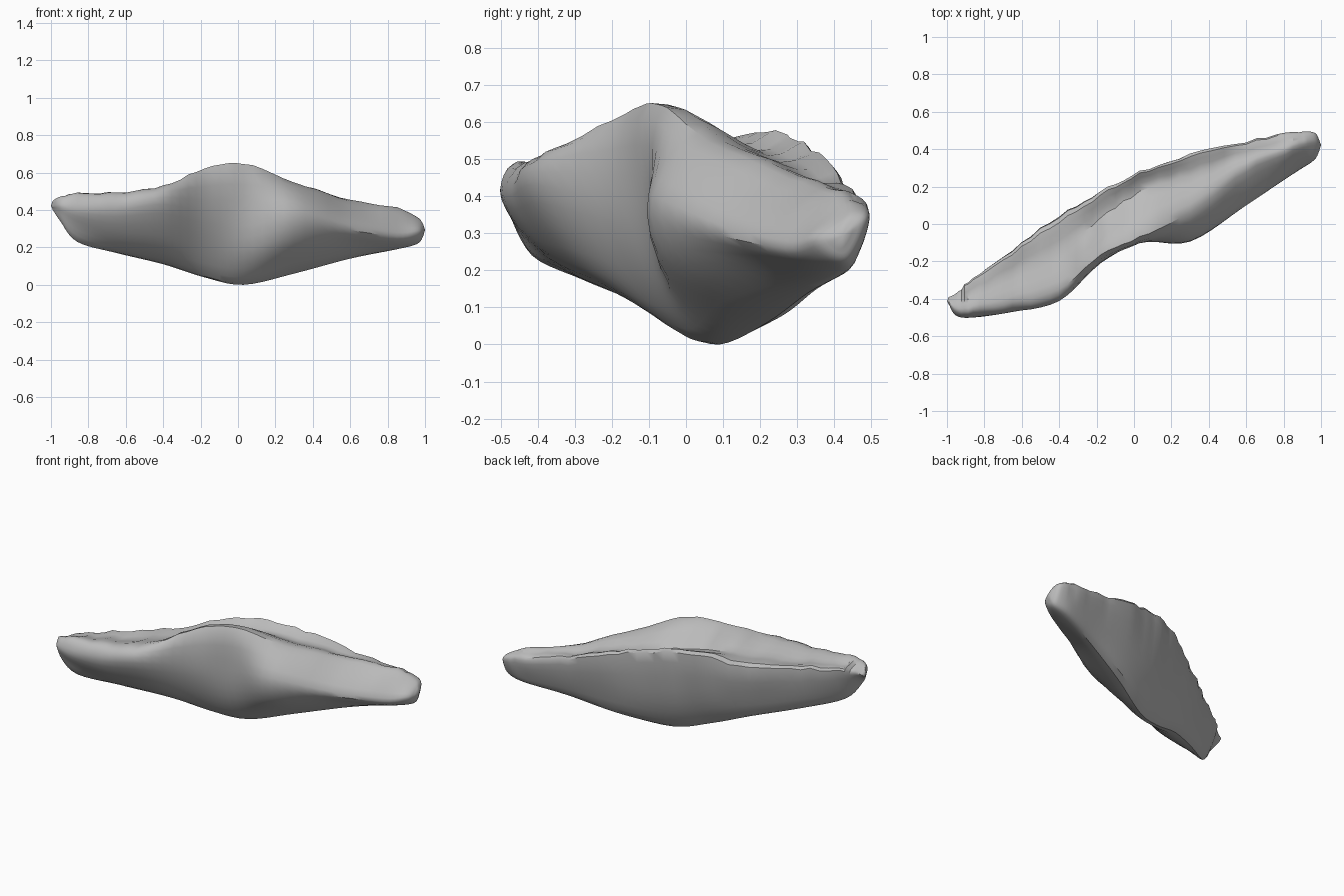
import bpy
import random
from mathutils import Vector

cube = bpy.data.objects.get("Cube")
if cube:
    bpy.data.objects.remove(cube, do_unlink=True)

random.seed(4)

# Rails running the length of the rock, in hundredths: stations, then (y, z)
STATIONS = [-99, -95, -86, -65, -40, -18, 3, 30, 60, 85, 96, 99]
CREST = [(-42, 45), (-46, 47), (-46, 49), (-42, 49), (-35, 53), (-17, 62),
         (-7, 65), (6, 55), (28, 45), (39, 40), (42, 35), (42, 32)]
FRONT = [(-43, 42), (-49, 43), (-50, 41), (-47, 40), (-41, 43), (-21, 39),
         (-10, 38), (-9, 40), (10, 32), (27, 28), (34, 29), (39, 29)]
FRONT_LOW = [(-42, 41), (-48, 39), (-46, 32), (-38, 25), (-28, 21), (-13, 16),
             (-5, 14), (-3, 21), (18, 22), (31, 22), (37, 24), (40, 27)]
BOTTOM = [(-41, 40), (-45, 34), (-40, 23), (-25, 17), (-10, 11), (-1, 4),
          (9, 0), (22, 6), (33, 14), (42, 19), (43, 22), (42, 26)]
RIM = [(-39, 42), (-37, 43), (-29, 45), (-14, 47), (4, 49), (17, 55),
       (28, 55), (37, 50), (44, 41), (49, 36), (49, 34), (45, 31)]
TROUGH = [(-41, 44), (-41, 46), (-37, 47), (-26, 47), (-14, 49), (3, 53),
          (17, 53), (26, 49), (37, 43), (45, 40), (46, 36), (44, 32)]

RINGS_PER_SPAN = 5
STEPS = 4


def rail(points):
    return [Vector((x, y, z)) / 100 for x, (y, z) in zip(STATIONS, points)]


def spline(a, b, c, d, t):
    """Smooth curve from b to c."""
    return 0.5 * (2 * b + (c - a) * t + (2 * a - 5 * b + 4 * c - d) * t * t
                  + (3 * b - a - 3 * c + d) * t ** 3)


def resample(points, steps, closed):
    n = len(points)
    result = []
    for i in range(n if closed else n - 1):
        ids = [i - 1, i, i + 1, i + 2]
        ids = [k % n if closed else min(max(k, 0), n - 1) for k in ids]
        for s in range(steps):
            result.append(spline(*[points[k] for k in ids], s / steps))
    if not closed:
        result.append(points[-1].copy())
    return result


# Bulging back face between the bottom keel and the back rim
bottom, rim = rail(BOTTOM), rail(RIM)
back = [b.lerp(r, 0.42) + (r.z - b.z) * Vector((0, 0.09, -0.05))
        for b, r in zip(bottom, rim)]

rails = [rail(CREST), rail(FRONT), rail(FRONT_LOW), bottom, back, rim, rail(TROUGH)]
rails = [resample(r, RINGS_PER_SPAN, False) for r in rails]

# Chipped edge along the crest, rim and shallow trough
for r, amount in ((rails[0], 0.005), (rails[5], 0.008), (rails[6], 0.008)):
    for p in r[7:-9]:
        p.y += random.uniform(-amount, amount)
        p.z += random.uniform(-amount, amount)

# Loft the cross-sections into one skin
verts, faces = [], []
for section in zip(*rails):
    verts += resample(list(section), STEPS, True)
size = STEPS * len(rails)
rings = len(verts) // size
for i in range(rings - 1):
    for j in range(size):
        k = (j + 1) % size
        faces.append((i * size + j, i * size + k,
                      (i + 1) * size + k, (i + 1) * size + j))

# Rounded tips
for start, push in ((0, -0.01), ((rings - 1) * size, 0.01)):
    ring = list(range(start, start + size))
    centre = sum((verts[v] for v in ring), Vector()) / size
    verts.append(centre + Vector((push, 0, 0)))
    tip = len(verts) - 1
    for j in range(size):
        pair = (ring[j], ring[(j + 1) % size])
        faces.append((*pair, tip) if start else (*pair[::-1], tip))

mesh = bpy.data.meshes.new("rock")
mesh.from_pydata(verts, [], faces)
rock = bpy.data.objects.new("rock", mesh)
bpy.context.collection.objects.link(rock)

stone = bpy.data.materials.new("grey stone")
stone.use_nodes = True
stone.diffuse_color = (0.5, 0.5, 0.5, 1)
stone.node_tree.nodes["Principled BSDF"].inputs["Base Color"].default_value = (0.5, 0.5, 0.5, 1)
mesh.materials.append(stone)

# Consistent outward faces, smooth with sharp chips
bpy.context.view_layer.objects.active = rock
rock.select_set(True)
bpy.ops.object.mode_set(mode='EDIT')
bpy.ops.mesh.select_all(action='SELECT')
bpy.ops.mesh.normals_make_consistent(inside=False)
bpy.ops.object.mode_set(mode='OBJECT')
bpy.ops.object.shade_smooth_by_angle(angle=0.6)
